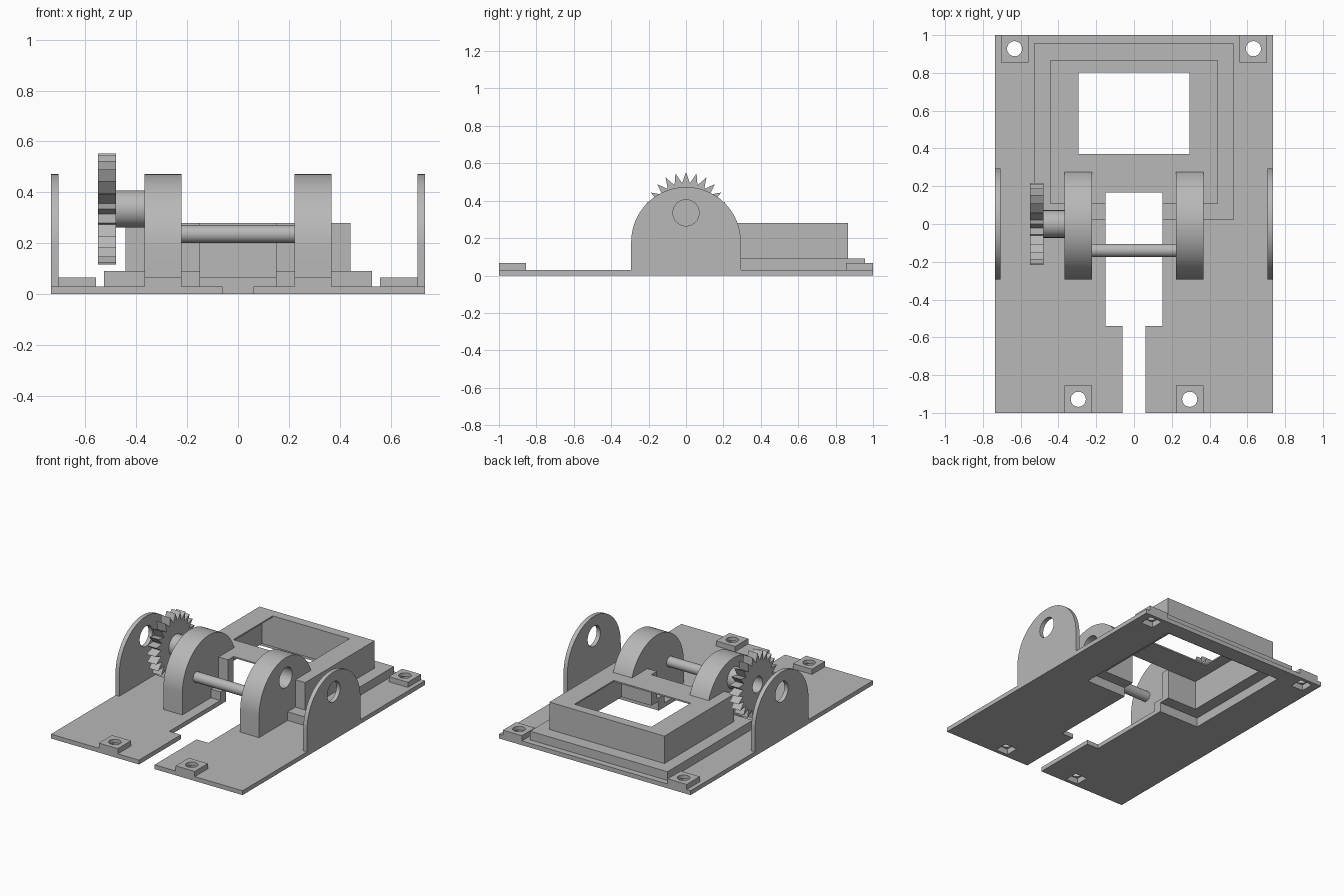
import bpy, bmesh
from math import sin, cos, pi, radians
from mathutils import Vector

cube = bpy.data.objects.get("Cube")
if cube:
    bpy.data.objects.remove(cube, do_unlink=True)

grey = bpy.data.materials.new("plain_grey")
grey.use_nodes = True
grey.diffuse_color = (0.48, 0.48, 0.48, 1)
grey.node_tree.nodes["Principled BSDF"].inputs["Base Color"].default_value = grey.diffuse_color


def extrude(name, outline, vector):
    """Solid made by sweeping a flat outline along a vector."""
    bm = bmesh.new()
    face = bm.faces.new([bm.verts.new(p) for p in outline])
    swept = bmesh.ops.extrude_face_region(bm, geom=[face])["geom"]
    bmesh.ops.translate(bm, vec=Vector(vector),
                        verts=[v for v in swept if isinstance(v, bmesh.types.BMVert)])
    bmesh.ops.recalc_face_normals(bm, faces=bm.faces)
    mesh = bpy.data.meshes.new(name)
    bm.to_mesh(mesh)
    bm.free()
    mesh.materials.append(grey)
    obj = bpy.data.objects.new(name, mesh)
    bpy.context.collection.objects.link(obj)
    return obj


def box(name, x0, x1, y0, y1, z0, z1):
    outline = [(x0, y0, z0), (x1, y0, z0), (x1, y1, z0), (x0, y1, z0)]
    return extrude(name, outline, (0, 0, z1 - z0))


def rod_x(name, x0, x1, y, z, r, n=48):
    ring = [(x0, y + r * cos(2 * pi * i / n), z + r * sin(2 * pi * i / n)) for i in range(n)]
    return extrude(name, ring, (x1 - x0, 0, 0))


def rod_z(name, x, y, z0, z1, r, n=32):
    ring = [(x + r * cos(2 * pi * i / n), y + r * sin(2 * pi * i / n), z0) for i in range(n)]
    return extrude(name, ring, (0, 0, z1 - z0))


def arch(name, x0, x1, z0):
    """Upright plate with a half-round top."""
    r, spring, n = 0.293, 0.18, 40
    outline = [(x0, -r, z0), (x0, r, z0)]
    outline += [(x0, r * cos(pi * i / n), spring + r * sin(pi * i / n)) for i in range(n + 1)]
    return extrude(name, outline, (x1 - x0, 0, 0))


def cut(obj, cutters):
    bpy.context.view_layer.objects.active = obj
    for c in cutters:
        mod = obj.modifiers.new("cut", 'BOOLEAN')
        mod.operation, mod.solver, mod.object = 'DIFFERENCE', 'EXACT', c
        bpy.ops.object.modifier_apply(modifier=mod.name)


AXLE = 0.335

# Cutters
window = box("window_cutter", -0.15, 0.15, -0.54, 0.166, -0.1, 0.6)
slot = box("slot_cutter", -0.06, 0.06, -1.1, -0.5, -0.1, 0.6)
low_cavity = box("low_cavity_cutter", -0.46, 0.46, 0.085, 0.89, -0.1, 0.065)
high_cavity = box("high_cavity_cutter", -0.377, 0.377, 0.166, 0.802, -0.1, 0.27)
opening = box("opening_cutter", -0.295, 0.295, 0.37, 0.802, 0.2, 0.6)
tab_bore = rod_x("tab_bore_cutter", -1, 1, 0, AXLE, 0.07)
cheek_bore = rod_x("cheek_bore_cutter", 0.25, 0.5, 0, AXLE, 0.07)
gear_bore = rod_x("gear_bore_cutter", -0.7, -0.38, 0, AXLE, 0.055)
helpers = [window, slot, low_cavity, high_cavity, opening, tab_bore, cheek_bore, gear_bore]

# Base plate and two-step hollow housing
base = box("base_plate", -0.735, 0.735, -1, 1, 0, 0.03)
cut(base, [window, slot, low_cavity])
step = box("housing_step", -0.527, 0.527, 0.02, 0.957, 0.03, 0.09)
cut(step, [low_cavity, high_cavity, window])
housing = box("housing", -0.442, 0.442, 0.105, 0.867, 0.09, 0.28)
cut(housing, [high_cavity, opening, window])

# Screw pads with a square recess underneath
for side, label in ((-1, "right"), (1, "left")):
    for where, x, y in (("back", 0.632, 0.928), ("front", 0.295, -0.928)):
        x *= side
        pad = box(f"{where}_{label}_pad", x - 0.073, x + 0.073, y - 0.072, y + 0.072, 0.03, 0.066)
        recess = box("recess_cutter", x - 0.047, x + 0.047, y - 0.047, y + 0.047, -0.1, 0.04)
        hole = rod_z("screw_cutter", x, y, -0.1, 0.2, 0.04)
        cut(pad, [recess, hole])
        cut(base, [recess])
        helpers += [recess, hole]

# Side tabs and thick cheeks
smooth = []
for side, label in ((-1, "right"), (1, "left")):
    tab = arch(f"{label}_tab", side * 0.706, side * 0.735, 0.03)
    cut(tab, [tab_bore])
    cheek = arch(f"{label}_cheek", side * 0.222, side * 0.367, 0.03)
    cut(cheek, [low_cavity, high_cavity] + ([cheek_bore] if side > 0 else []))
    smooth += [tab, cheek]

# Cross rod, gear shaft and gear
smooth.append(rod_x("cross_rod", -0.23, 0.23, -0.14, 0.236, 0.035))
shaft = rod_x("gear_shaft", -0.485, -0.36, 0, AXLE, 0.073)
cut(shaft, [gear_bore])
smooth.append(shaft)

teeth = 24
outline = []
for i in range(teeth * 2):
    r = 0.16 if i % 2 else 0.218
    a = pi / 2 + pi * i / teeth
    outline.append((-0.55, r * cos(a), AXLE + r * sin(a)))
gear = extrude("gear", outline, (0.07, 0, 0))
cut(gear, [gear_bore])

# Smooth the round parts, keeping sharp edges
bpy.ops.object.select_all(action='DESELECT')
for obj in smooth:
    obj.select_set(True)
bpy.context.view_layer.objects.active = smooth[0]
bpy.ops.object.shade_smooth_by_angle(angle=radians(30))

for obj in helpers:
    bpy.data.objects.remove(obj, do_unlink=True)
